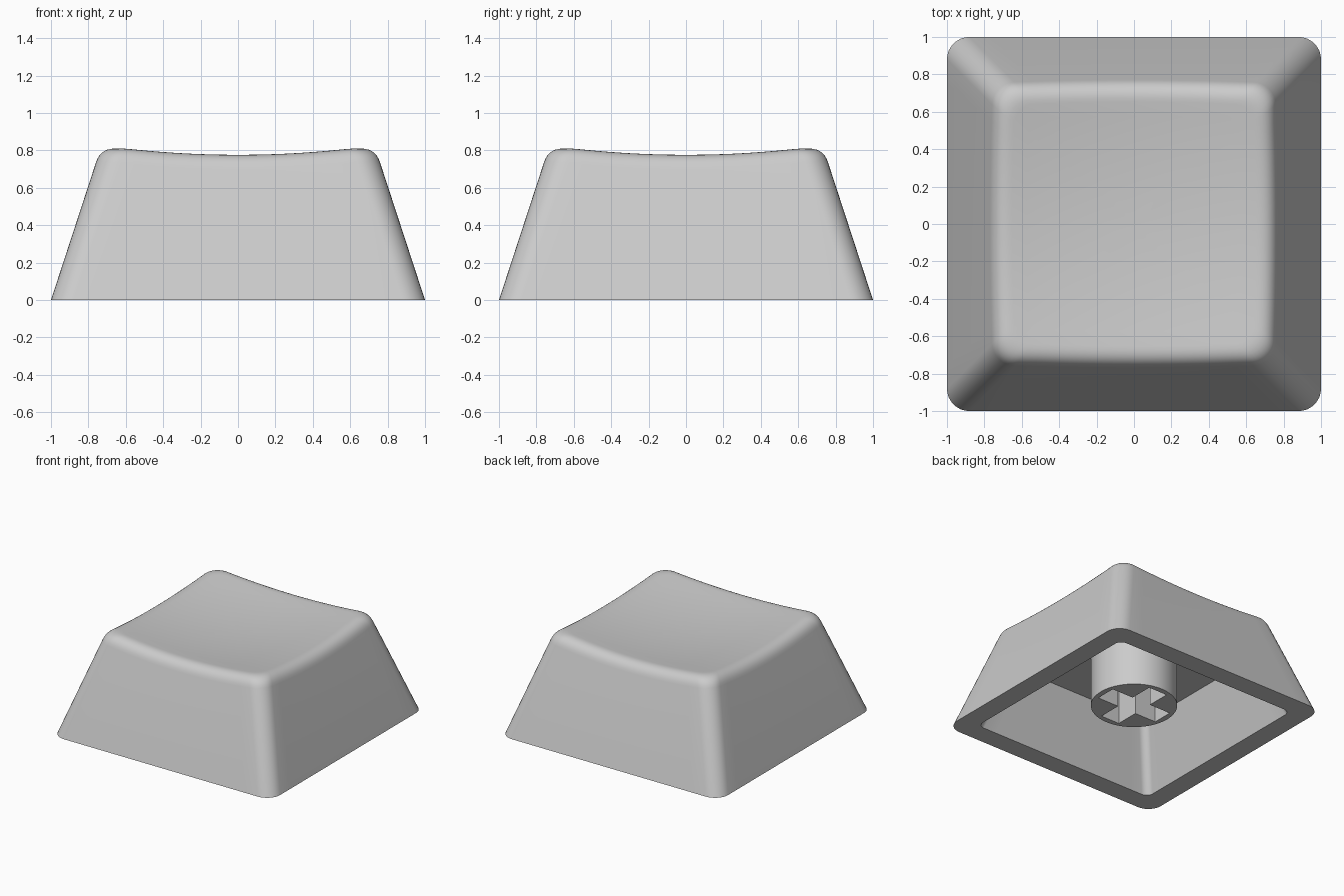
import bpy, bmesh, math

if "Cube" in bpy.data.objects:
    bpy.data.objects.remove(bpy.data.objects["Cube"])

SLOPE = 0.327            # inward lean of the walls per unit height
SIDE, CORNER = 14, 8     # segments along each side and each rounded corner

plastic = bpy.data.materials.new("grey_plastic")
plastic.diffuse_color = (0.6, 0.6, 0.6, 1)
plastic.use_nodes = True
plastic.node_tree.nodes["Principled BSDF"].inputs["Base Color"].default_value = plastic.diffuse_color


def rounded_square(half, r):
    """Points around a rounded square, counter-clockwise."""
    pts = []
    c = half - r
    for q in range(4):
        a0 = q * math.pi / 2
        for i in range(CORNER + 1):
            a = a0 + math.pi / 2 * i / CORNER
            x, y = c + r * math.cos(a - a0), c + r * math.sin(a - a0)
            pts.append((x * math.cos(a0) - y * math.sin(a0),
                        x * math.sin(a0) + y * math.cos(a0)))
        for i in range(1, SIDE):
            x, y = c - 2 * c * i / SIDE, half
            pts.append((x * math.cos(a0) - y * math.sin(a0),
                        x * math.sin(a0) + y * math.cos(a0)))
    return pts


def dish(x, y):
    return 0.733 + 0.098 * (x * x + y * y)


def finish(name, bm):
    bmesh.ops.recalc_face_normals(bm, faces=bm.faces)
    me = bpy.data.meshes.new(name)
    bm.to_mesh(me)
    bm.free()
    ob = bpy.data.objects.new(name, me)
    bpy.context.collection.objects.link(ob)
    me.materials.append(plastic)
    return ob


def select(ob):
    bpy.ops.object.select_all(action='DESELECT')
    ob.select_set(True)
    bpy.context.view_layer.objects.active = ob


# Cap shell: cavity wall, bottom rim, outer wall, rounded rim, dished top
def flat_ring(half, r, z):
    return [(x, y, z) for x, y in rounded_square(half, r)]


rings = [flat_ring(0.667, 0.06, 0.515), flat_ring(0.835, 0.06, 0),
         flat_ring(1, 0.12, 0)]
count = len(rings[0])
fillet = []
for i in range(count):
    z = 0.78
    for _ in range(8):   # where the wall meets the dish
        x, y = rounded_square(1 - SLOPE * z, 0.12)[i]
        z = dish(x, y)
    h = 1 - SLOPE * z
    z0 = z - 0.085
    p0 = (*rounded_square(1 - SLOPE * z0, 0.12)[i], z0)
    p1 = (x, y, z)
    x2, y2 = rounded_square(h - 0.09, 0.10)[i]
    p2 = (x2, y2, dish(x2, y2))
    fillet.append([tuple((1 - t) ** 2 * a + 2 * t * (1 - t) * b + t * t * c
                         for a, b, c in zip(p0, p1, p2))
                   for t in (k / 8 for k in range(9))])
rings += [[col[k] for col in fillet] for k in range(9)]
edge = rings[-1]
for s in (0.88, 0.75, 0.6, 0.45, 0.3, 0.15):
    rings.append([(p[0] * s, p[1] * s, dish(p[0] * s, p[1] * s)) for p in edge])

bm = bmesh.new()
loops = [[bm.verts.new(p) for p in ring] for ring in rings]
for a, b in zip(loops, loops[1:]):
    for i in range(count):
        j = (i + 1) % count
        bm.faces.new((a[i], a[j], b[j], b[i]))
bm.faces.new(loops[0])
top = bm.verts.new((0, 0, dish(0, 0)))
for i in range(count):
    bm.faces.new((loops[-1][i], loops[-1][(i + 1) % count], top))
shell = finish("cap_shell", bm)


# Stem with a cross-shaped socket
def prism(name, outline, z0, z1):
    bm = bmesh.new()
    low = [bm.verts.new((x, y, z0)) for x, y in outline]
    high = [bm.verts.new((x, y, z1)) for x, y in outline]
    bm.faces.new(low)
    bm.faces.new(high)
    n = len(outline)
    for i in range(n):
        j = (i + 1) % n
        bm.faces.new((low[i], low[j], high[j], high[i]))
    return finish(name, bm)


circle = [(0.325 * math.cos(math.tau * i / 64), 0.325 * math.sin(math.tau * i / 64))
          for i in range(64)]
cross = []
for c, s in ((1, 0), (0, 1), (-1, 0), (0, -1)):
    for x, y in ((0.28, -0.085), (0.28, 0.085), (0.085, 0.085)):
        cross.append((x * c - y * s, x * s + y * c))
stem = prism("stem", circle, 0.115, 0.54)
cutter = prism("socket_cutter", cross, 0.0, 0.5)
cutter.hide_render = True
mod = stem.modifiers.new("socket", 'BOOLEAN')
mod.operation = 'DIFFERENCE'
mod.solver = 'EXACT'
mod.object = cutter
select(stem)
bpy.ops.object.modifier_apply(modifier=mod.name)
bpy.data.objects.remove(cutter)

# Smooth rounded areas, keep hard edges
for ob in (shell, stem):
    select(ob)
    bpy.ops.object.shade_smooth_by_angle(angle=math.radians(35))
